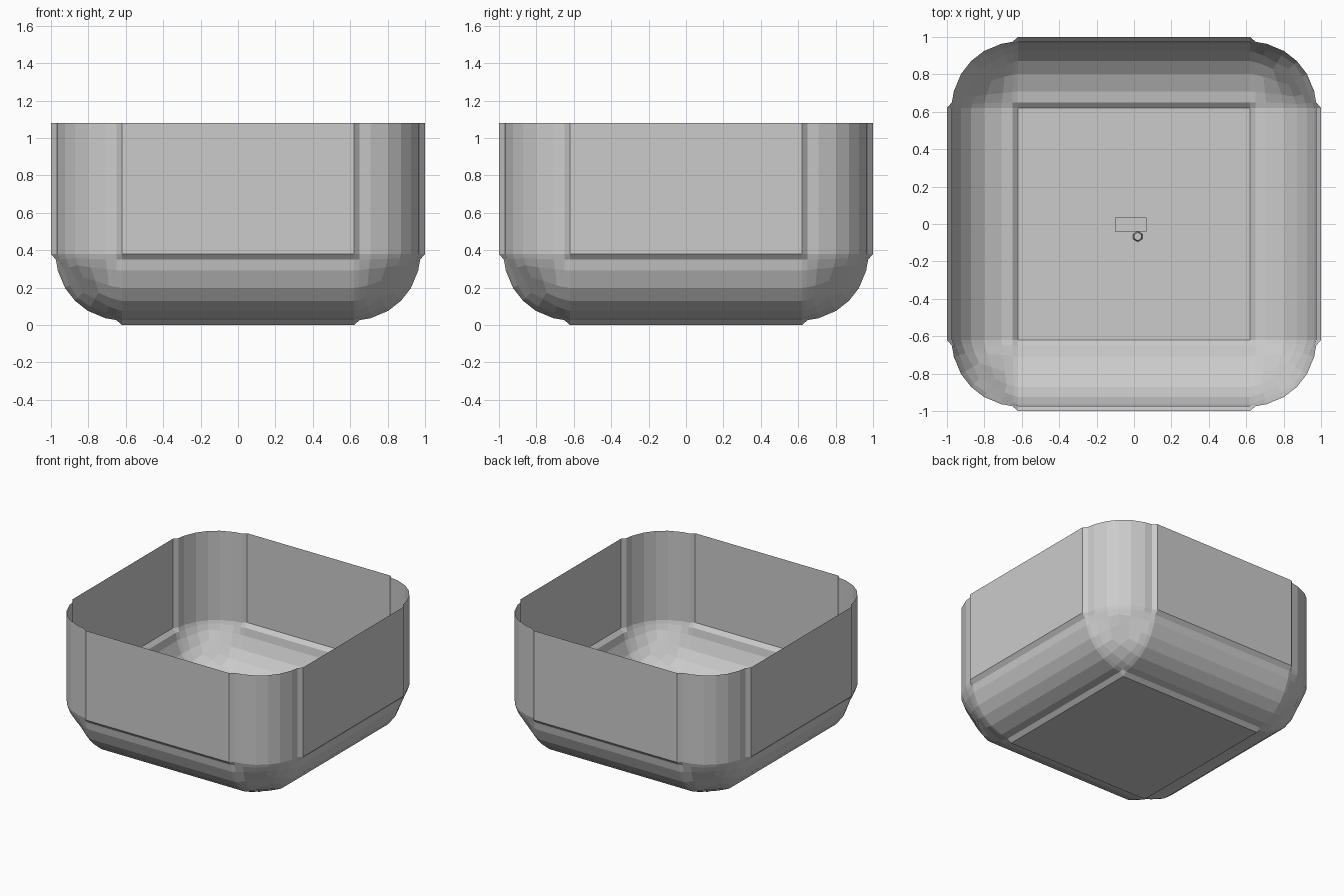
import bpy, bmesh, math
from mathutils import Vector, Matrix

if "Cube" in bpy.data.objects:
    bpy.data.objects.remove(bpy.data.objects["Cube"])

CORE = 0.62          # half width of the flat panels
R = 0.38             # edge rounding
RIM = 0.08           # open rim, measured from the centre of the full cube
STEPS = [0.033, 0.098, 0.228, 0.38]


def place(p):
    """Push a point of the cube grid onto the stepped, rounded surface."""
    inner = Vector([max(-CORE, min(CORE, c)) for c in p])
    d = (p - inner).normalized()
    comps = sorted(abs(c) for c in d)
    r = R if comps[1] < 0.01 else 0.355 - 0.09 * comps[0]
    q = inner + d * r
    q.z += 1.0
    return q


def grid(bm, us, vs, func):
    rows = [[bm.verts.new(place(func(u, v))) for v in vs] for u in us]
    for i in range(len(us) - 1):
        for j in range(len(vs) - 1):
            bm.faces.new((rows[i][j], rows[i + 1][j],
                          rows[i + 1][j + 1], rows[i][j + 1]))


def finish(name, bm):
    mesh = bpy.data.meshes.new(name)
    bm.to_mesh(mesh)
    bm.free()
    obj = bpy.data.objects.new(name, mesh)
    bpy.context.collection.objects.link(obj)
    return obj


# Open shell: floor and four walls with stepped rounded edges
high = [CORE] + [CORE + s for s in STEPS]
low = [-c for c in reversed(high)]
across = low + high
upward = low + [RIM]
bm = bmesh.new()
grid(bm, across, across, lambda u, v: Vector((u, v, -1)))
for s in (-1, 1):
    grid(bm, across, upward, lambda u, v: Vector((u, s, v)))
    grid(bm, across, upward, lambda u, v: Vector((s, u, v)))
bmesh.ops.remove_doubles(bm, verts=bm.verts, dist=0.001)
bmesh.ops.recalc_face_normals(bm, faces=bm.faces)
finish("open_box_shell", bm)

# Small plate lying on the middle of the floor
bm = bmesh.new()
bmesh.ops.create_cube(bm, size=1, matrix=Matrix.Translation((-0.017, -0.003, 0.02))
                      @ Matrix.Diagonal((0.17, 0.075, 0.03, 1)))
finish("floor_plate", bm)

# Tiny pebble-like nub beside the plate
bm = bmesh.new()
bmesh.ops.create_cone(bm, cap_ends=True, segments=6, radius1=0.028, radius2=0.022,
                      depth=0.03, matrix=Matrix.Translation((0.02, -0.067, 0.02)))
finish("floor_nub", bm)
